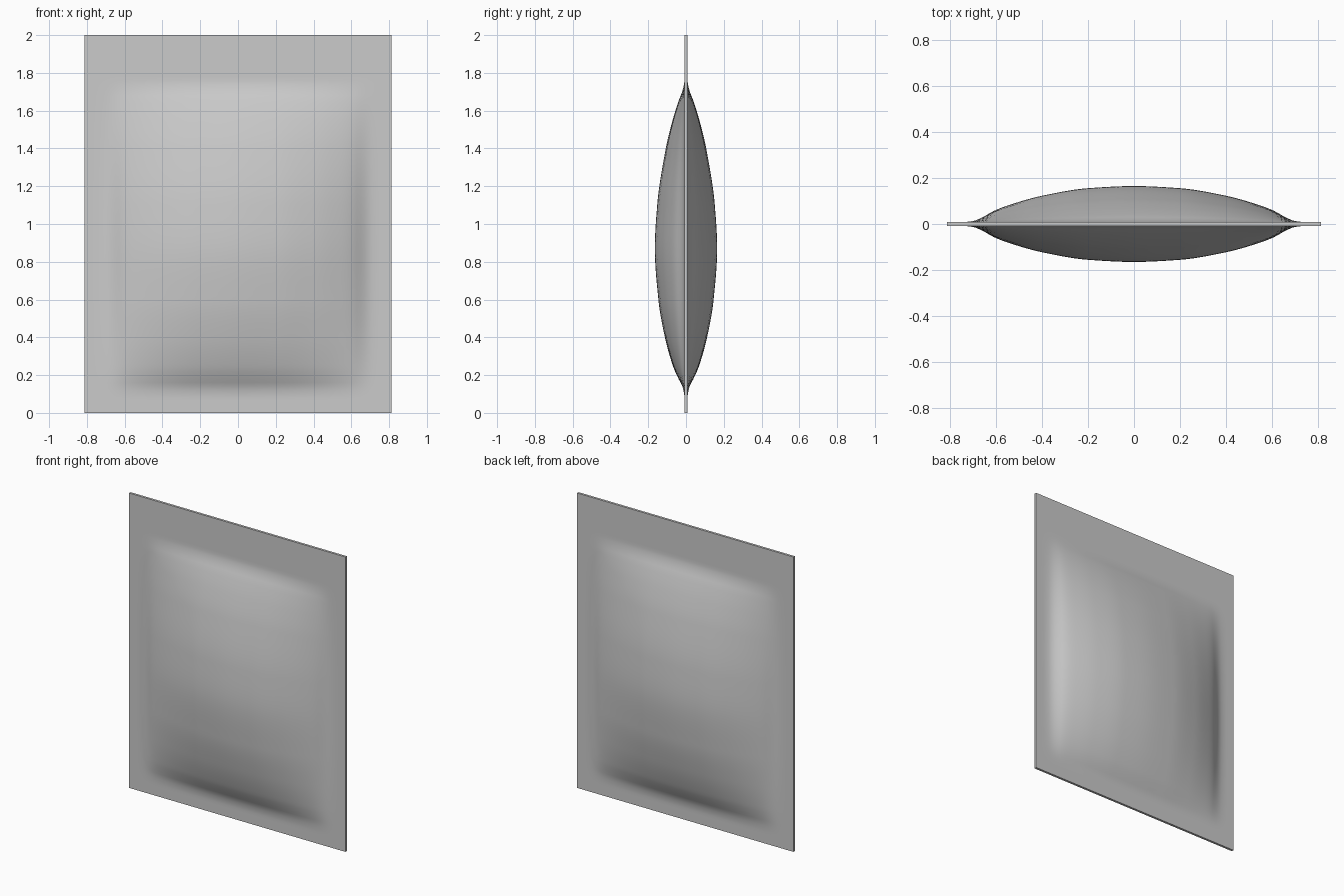
import bpy, bmesh

if "Cube" in bpy.data.objects:
    bpy.data.objects.remove(bpy.data.objects["Cube"])

W, H, T = 0.812, 2.0, 0.008   # half width, height, half thickness of the sealed sheet
PEAK = 0.157                  # bulge height above the sheet

# relative bulge profiles: across the width (mirrored) and up the height
ACROSS = [(0, 1), (0.2, 0.94), (0.4, 0.73), (0.55, 0.46), (0.61, 0.31),
          (0.66, 0.13), (0.70, 0.03), (0.75, 0), (0.9, 0)]
UP = [(-0.1, 0), (0.08, 0), (0.13, 0.05), (0.18, 0.2), (0.24, 0.37), (0.4, 0.66),
      (0.6, 0.88), (0.87, 1), (1.1, 0.92), (1.4, 0.63), (1.55, 0.40),
      (1.66, 0.18), (1.71, 0.06), (1.76, 0), (2.1, 0)]


def sample(pts, t):
    """Smooth (limited Hermite) interpolation through profile points."""
    def slope(i):
        if i in (0, len(pts) - 1):
            return 0
        (x0, y0), (x1, y1), (x2, y2) = pts[i - 1:i + 2]
        a, b = (y1 - y0) / (x1 - x0), (y2 - y1) / (x2 - x1)
        return 0 if a * b <= 0 else 2 * a * b / (a + b)
    for i in range(len(pts) - 1):
        (x0, y0), (x1, y1) = pts[i], pts[i + 1]
        if t <= x1:
            d = x1 - x0
            u = (t - x0) / d
            return ((1 + 2 * u) * (1 - u) ** 2 * y0 + u * (1 - u) ** 2 * d * slope(i)
                    + u * u * (3 - 2 * u) * y1 + u * u * (u - 1) * d * slope(i + 1))
    return 0


# front and back panels, each inflated away from the sheet
bm = bmesh.new()
for side in (-1, 1):
    panel = bmesh.ops.create_grid(bm, x_segments=80, y_segments=100, size=1)
    for v in panel["verts"]:
        x, z = v.co.x * W, (v.co.y + 1) * H / 2
        v.co = (x, side * (T + PEAK * sample(ACROSS, abs(x)) * sample(UP, z)), z)

# thin rim joining the two panels
bmesh.ops.bridge_loops(bm, edges=[e for e in bm.edges if e.is_boundary])
bmesh.ops.recalc_face_normals(bm, faces=bm.faces)

mesh = bpy.data.meshes.new("sealed_pouch")
bm.to_mesh(mesh)
bm.free()
pouch = bpy.data.objects.new("sealed_pouch", mesh)
bpy.context.collection.objects.link(pouch)
bpy.context.view_layer.objects.active = pouch
pouch.select_set(True)
bpy.ops.object.shade_smooth_by_angle()
